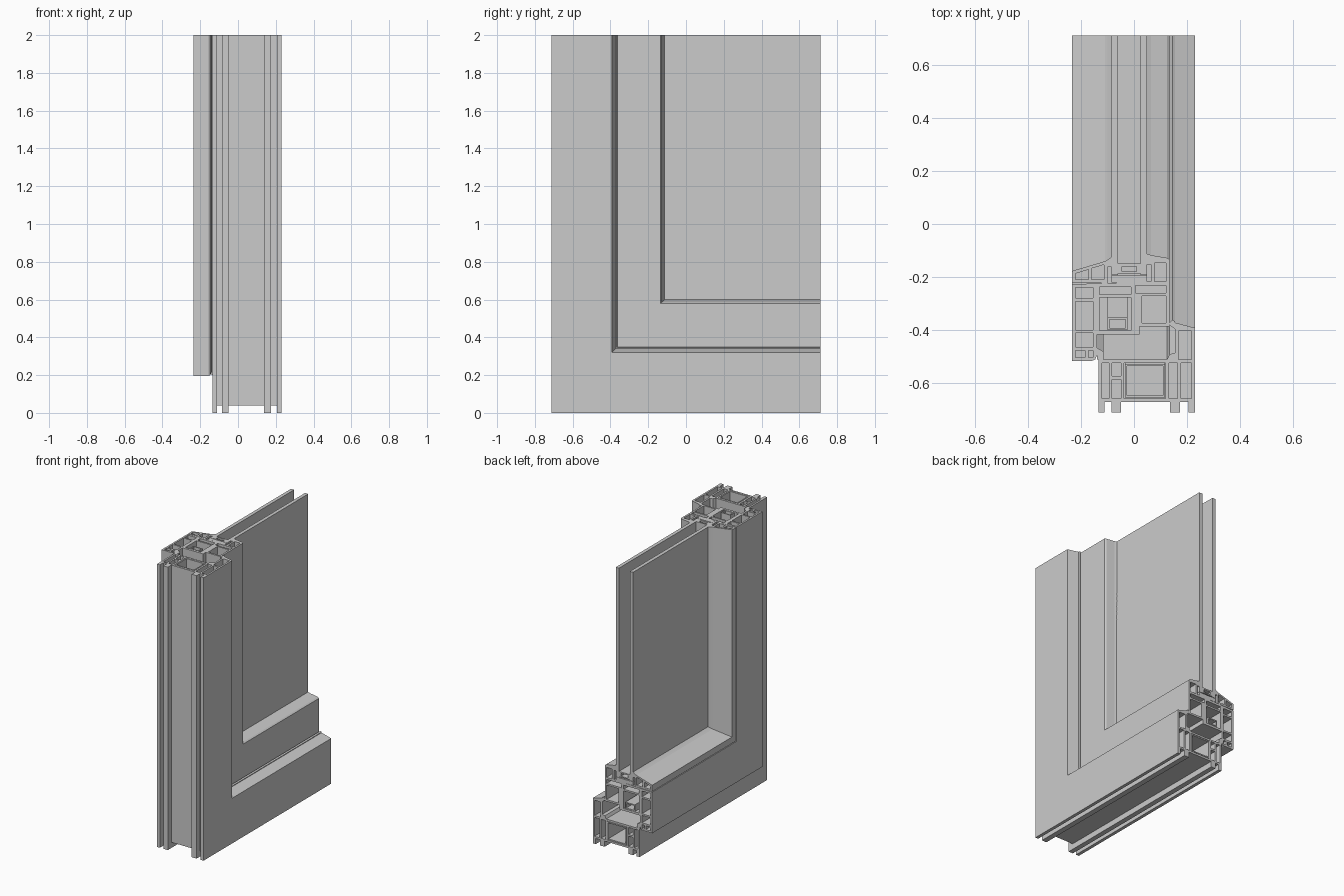
import bpy, bmesh
from mathutils import Vector
from mathutils.geometry import tessellate_polygon

HALF, TOP = 0.713, 2.0   # half width in y, cut height


def rect(x0, d0, x1, d1):
    return [(x0, d0), (x1, d0), (x1, d1), (x0, d1)]


def finish(name, bm):
    bmesh.ops.recalc_face_normals(bm, faces=bm.faces)
    me = bpy.data.meshes.new(name)
    bm.to_mesh(me)
    bm.free()
    ob = bpy.data.objects.new(name, me)
    bpy.context.collection.objects.link(ob)
    return ob


def corner(name, outer, holes=()):
    """Sweep an (x, depth) section down the jamb and along the sill, mitred."""
    bm = bmesh.new()
    loops = [outer, *holes]
    stations = [lambda x, d: (x, d - HALF, TOP),
                lambda x, d: (x, d - HALF, d),
                lambda x, d: (x, HALF, d)]
    rings = [[[bm.verts.new(f(*p)) for p in lp] for lp in loops] for f in stations]
    for a, b in zip(rings, rings[1:]):
        for la, lb in zip(a, b):
            n = len(la)
            for i in range(n):
                j = (i + 1) % n
                bm.faces.new((la[i], la[j], lb[j], lb[i]))
    tris = tessellate_polygon([[Vector((x, d, 0)) for x, d in lp] for lp in loops])
    for ring in (rings[0], rings[-1]):
        flat = [v for lp in ring for v in lp]
        caps = [bm.faces.new([flat[i] for i in t]) for t in tris]
        bmesh.ops.dissolve_limit(bm, angle_limit=0.001,
                                 verts=flat, edges=list({e for f in caps for e in f.edges
                                                         if all(g in caps for g in e.link_faces)}))
    return finish(name, bm)


def pane(name, x0, x1, d):
    bm = bmesh.new()
    bmesh.ops.create_cube(bm, size=1)
    for v in bm.verts:
        v.co = (x1 if v.co.x > 0 else x0,
                HALF if v.co.y > 0 else d - HALF,
                TOP if v.co.z > 0 else d)
    return finish(name, bm)


# Outer frame: four feet below, hollow body, tall flange on the +x side
feet = [(-0.135, -0.112), (-0.085, -0.05), (0.137, 0.175), (0.207, 0.23)]
section = []
for i, (a, b) in enumerate(feet):
    section += ([(a, 0.04)] if i else []) + [(a, 0), (b, 0)]
    section += [(b, 0.04)] if i < 3 else []
section += [(0.23, 0.32), (0.155, 0.34), (0.155, 0.2), (-0.135, 0.2)]
corner("outer_frame", section, [
    rect(-0.122, 0.053, -0.095, 0.187), rect(-0.083, 0.053, -0.05, 0.125),
    rect(-0.083, 0.137, -0.05, 0.187), rect(-0.037, 0.053, 0.12, 0.187),
    rect(0.132, 0.053, 0.165, 0.187), rect(0.178, 0.053, 0.217, 0.187),
    rect(0.168, 0.2, 0.217, 0.308)])

# Sash: hanging overlap on the -x side, hollow body, glazing upstand at +x
corner("sash", [
    (-0.235, 0.195), (-0.16, 0.195), (-0.147, 0.2), (-0.141, 0.215), (-0.141, 0.295),
    (0.02, 0.295), (0.02, 0.325), (0.135, 0.325), (0.135, 0.578), (0.125, 0.585),
    (0.065, 0.595), (0.065, 0.495), (-0.235, 0.485)], [
    rect(-0.222, 0.208, -0.185, 0.235), rect(-0.173, 0.208, -0.155, 0.235),
    rect(-0.222, 0.248, -0.155, 0.3), rect(-0.222, 0.312, -0.155, 0.42),
    rect(-0.222, 0.432, -0.155, 0.472), rect(-0.13, 0.31, -0.012, 0.435),
    rect(-0.13, 0.447, -0.012, 0.475), rect(0.03, 0.338, 0.122, 0.44),
    rect(0.005, 0.452, 0.122, 0.48), rect(0.078, 0.495, 0.122, 0.565)])

# Glazing bead
corner("glazing_bead", [
    (-0.235, 0.49), (-0.1, 0.49), (-0.1, 0.578), (-0.11, 0.572), (-0.235, 0.535)], [
    [(-0.222, 0.502), (-0.173, 0.502), (-0.173, 0.54), (-0.222, 0.525)],
    [(-0.16, 0.502), (-0.113, 0.502), (-0.113, 0.559), (-0.16, 0.545)]])

# Steel reinforcement tubes
corner("frame_steel", rect(-0.034, 0.056, 0.117, 0.184), [rect(-0.026, 0.064, 0.109, 0.176)])
corner("sash_steel", rect(-0.1, 0.312, -0.025, 0.36), [rect(-0.092, 0.32, -0.033, 0.352)])

# Rubber seals
corner("frame_seal", [(0.155, 0.315), (0.155, 0.345), (0.145, 0.35), (0.135, 0.34), (0.135, 0.33)])
corner("overlap_seal", [(-0.141, 0.2), (-0.115, 0.2), (-0.115, 0.23), (-0.141, 0.245)])
corner("centre_seal", [(0.125, 0.2), (0.155, 0.2), (0.155, 0.225), (0.135, 0.22)])
corner("inner_glass_seal", [(-0.1, 0.55), (-0.085, 0.55), (-0.085, 0.588), (-0.1, 0.578)])
corner("outer_glass_seal", [(0.05, 0.56), (0.065, 0.56), (0.065, 0.595), (0.05, 0.6)])

# Double glazing with spacer and support block
pane("inner_glass", -0.085, -0.06, 0.52)
pane("outer_glass", 0.025, 0.05, 0.52)
corner("glass_spacer", rect(-0.06, 0.525, 0.025, 0.563), [rect(-0.045, 0.533, 0.01, 0.553)])
corner("glazing_block", rect(-0.085, 0.492, 0.05, 0.518))
